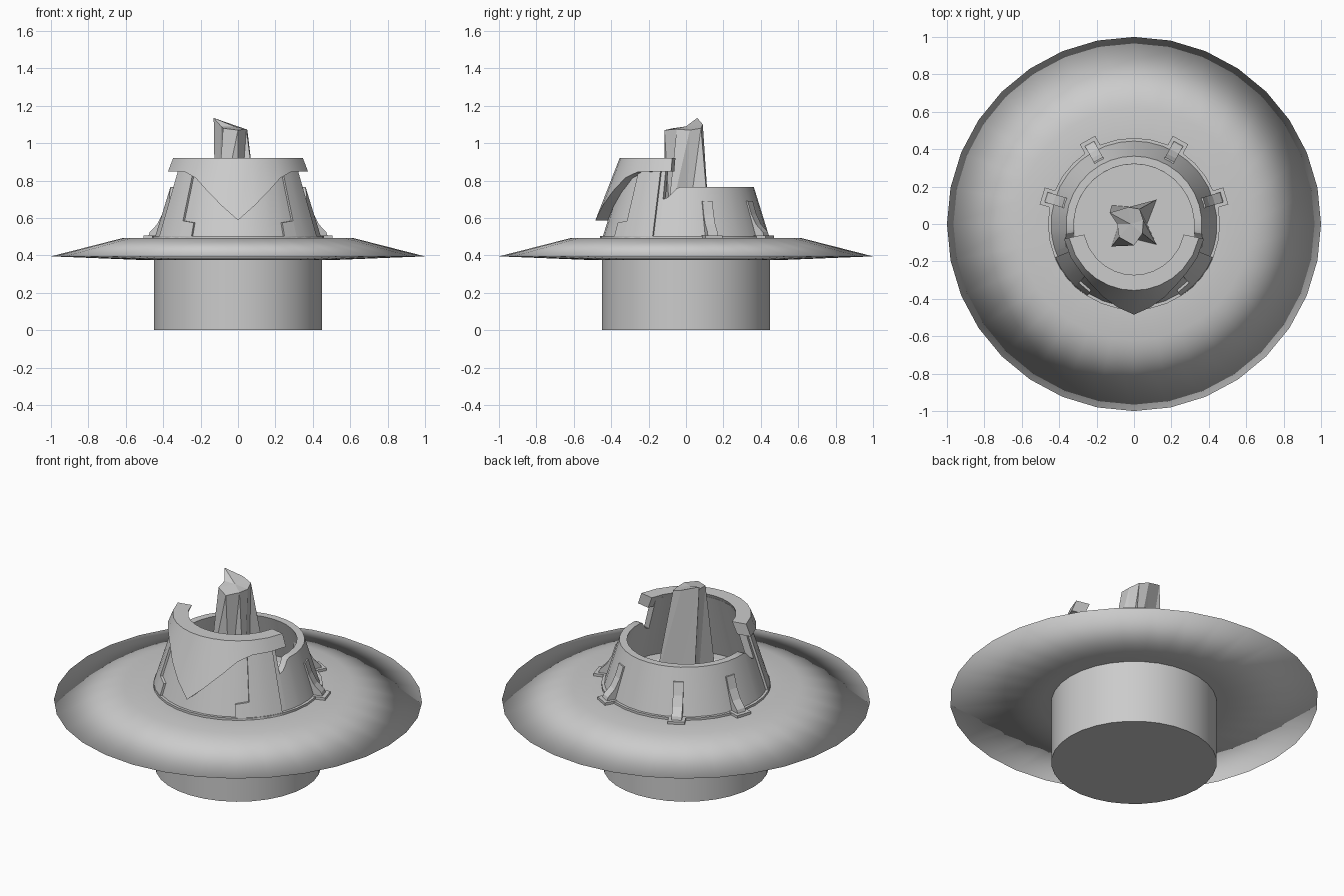
import bpy, bmesh
from math import sin, cos, pi, radians
from mathutils import Matrix

if "Cube" in bpy.data.objects:
    bpy.data.objects.remove(bpy.data.objects["Cube"])


def finish(name, bm, smooth=None):
    bmesh.ops.remove_doubles(bm, verts=bm.verts, dist=1e-5)
    bmesh.ops.recalc_face_normals(bm, faces=bm.faces)
    me = bpy.data.meshes.new(name)
    bm.to_mesh(me)
    bm.free()
    ob = bpy.data.objects.new(name, me)
    bpy.context.collection.objects.link(ob)
    if smooth:
        bpy.ops.object.select_all(action='DESELECT')
        ob.select_set(True)
        bpy.context.view_layer.objects.active = ob
        bpy.ops.object.shade_smooth_by_angle(angle=radians(smooth))
    return ob


def lathe(name, profile, smooth, n=32):
    """Revolve (radius, z) points; first and last rings are capped."""
    bm = bmesh.new()
    rings = [[bm.verts.new((r * cos(2 * pi * i / n), r * sin(2 * pi * i / n), z))
              for i in range(n)] for r, z in profile]
    for a, b in zip(rings, rings[1:]):
        for i in range(n):
            j = (i + 1) % n
            bm.faces.new((a[i], a[j], b[j], b[i]))
    bm.faces.new(rings[0])
    bm.faces.new(rings[-1])
    return finish(name, bm, smooth)


def curved_panel(name, cols, r_out, r_in, closed=False):
    """Thick conical panel from (angle from front, bottom z, top z) columns."""
    bm = bmesh.new()
    loops = []
    for a, lo, hi in cols:
        s, c = sin(radians(a)), -cos(radians(a))
        loops.append([bm.verts.new((r * s, r * c, z)) for r, z in
                      ((r_out(lo), lo), (r_out(hi), hi), (r_in(hi), hi), (r_in(lo), lo))])
    pairs = list(zip(loops, loops[1:]))
    if closed:
        pairs.append((loops[-1], loops[0]))
    else:
        bm.faces.new(loops[0])
        bm.faces.new(loops[-1])
    for p, q in pairs:
        for i in range(4):
            j = (i + 1) % 4
            bm.faces.new((p[i], p[j], q[j], q[i]))
    return finish(name, bm, 30)


def mirrored(half):
    """Mirror columns that run from the front centre round one side."""
    return [(-a, lo, hi) for a, lo, hi in reversed(half) if a > 0] + half


# Base drum, lens-shaped brim and thin collar
lathe("base_drum", [(0.45, 0), (0.45, 0.4)], 30)
lathe("brim", [(0.45, 0.492), (0.62, 0.492), (1, 0.395), (0.5, 0.375), (0.3, 0.375)], 180)
lathe("collar", [(0.46, 0.48), (0.46, 0.505), (0.34, 0.505), (0.32, 0.492)], 30)


# Conical wall: tall at the front, scooped down to a low back
def wall_r(z):
    return 0.445 - 0.31 * (z - 0.5)


half = [(a, 0.49, 0.9) for a in (0, 11, 22, 33, 44, 54, 63, 71)]
half += [(71.3, 0.49, 0.7), (75, 0.49, 0.71), (79, 0.49, 0.735), (82, 0.49, 0.758), (85, 0.49, 0.765)]
half += [(a, 0.49, 0.765) for a in (95, 106, 117, 128, 139, 150, 160, 170)]
curved_panel("wall", mirrored(half) + [(180, 0.49, 0.765)], wall_r,
             lambda z: wall_r(z) - 0.042, closed=True)

# Pointed shield over the front of the wall
curved_panel("front_shield",
             mirrored([(0, 0.588, 0.92), (11, 0.665, 0.92), (22.5, 0.742, 0.92), (35, 0.815, 0.92),
                       (47, 0.845, 0.92), (62, 0.848, 0.92), (78, 0.85, 0.92)]),
             lambda z: 0.355 + 0.39 * (0.92 - z),
             lambda z: 0.272 + 0.43 * (0.92 - z))

# Raised side panels with a stepped foot
for side, label in ((1, "right"), (-1, "left")):
    cols = [(33, 0.49, 0.575), (43, 0.49, 0.585), (43.3, 0.49, 0.86),
            (51, 0.49, 0.86), (59, 0.49, 0.86), (67, 0.49, 0.86)]
    curved_panel(label + "_side_panel", [(side * a, lo, hi) for a, lo, hi in cols],
                 lambda z: wall_r(z) + 0.013, lambda z: wall_r(z) - 0.02)


# Curved buttresses with foot plates round the back
def extrude_profile(bm, pts, half_width):
    rows = [[bm.verts.new((x, w, z)) for x, z in pts] for w in (-half_width, half_width)]
    for i in range(len(pts)):
        j = (i + 1) % len(pts)
        bm.faces.new((rows[0][i], rows[0][j], rows[1][j], rows[1][i]))
    bm.faces.new(rows[0])
    bm.faces.new(rows[1])


for k, ang in enumerate((17, 61, 119, 163)):
    bm = bmesh.new()
    extrude_profile(bm, [(0.35, 0.49), (0.35, 0.69), (0.393, 0.69), (0.415, 0.62),
                         (0.445, 0.565), (0.485, 0.525), (0.495, 0.495)], 0.028)
    extrude_profile(bm, [(0.4, 0.48), (0.4, 0.507), (0.513, 0.507), (0.513, 0.48)], 0.047)
    bm.transform(Matrix.Rotation(radians(ang), 4, 'Z'))
    finish("buttress_%d" % (k + 1), bm)

# Jagged crystal in the middle
bottom = [(-.12, -.12), (0, -.08), (.12, -.11), (.07, 0), (.12, .13), (0, .09), (-.12, .1), (-.08, 0)]
top = [(-.08, -.07, 1.08), (0, -.115, 1.07), (.045, -.05, 1.075), (.05, .02, 1.07),
       (.03, .08, 1.08), (-.03, .09, 1.1), (-.13, .06, 1.135), (-.09, 0, 1.09)]
bm = bmesh.new()
low = [bm.verts.new((x, y, 0.49)) for x, y in bottom]
high = [bm.verts.new(p) for p in top]
peak = bm.verts.new((-0.02, 0, 1.09))
for i in range(8):
    j = (i + 1) % 8
    bm.faces.new((low[i], low[j], high[j]))
    bm.faces.new((low[i], high[j], high[i]))
    bm.faces.new((high[i], high[j], peak))
bm.faces.new(low)
finish("crystal", bm)
